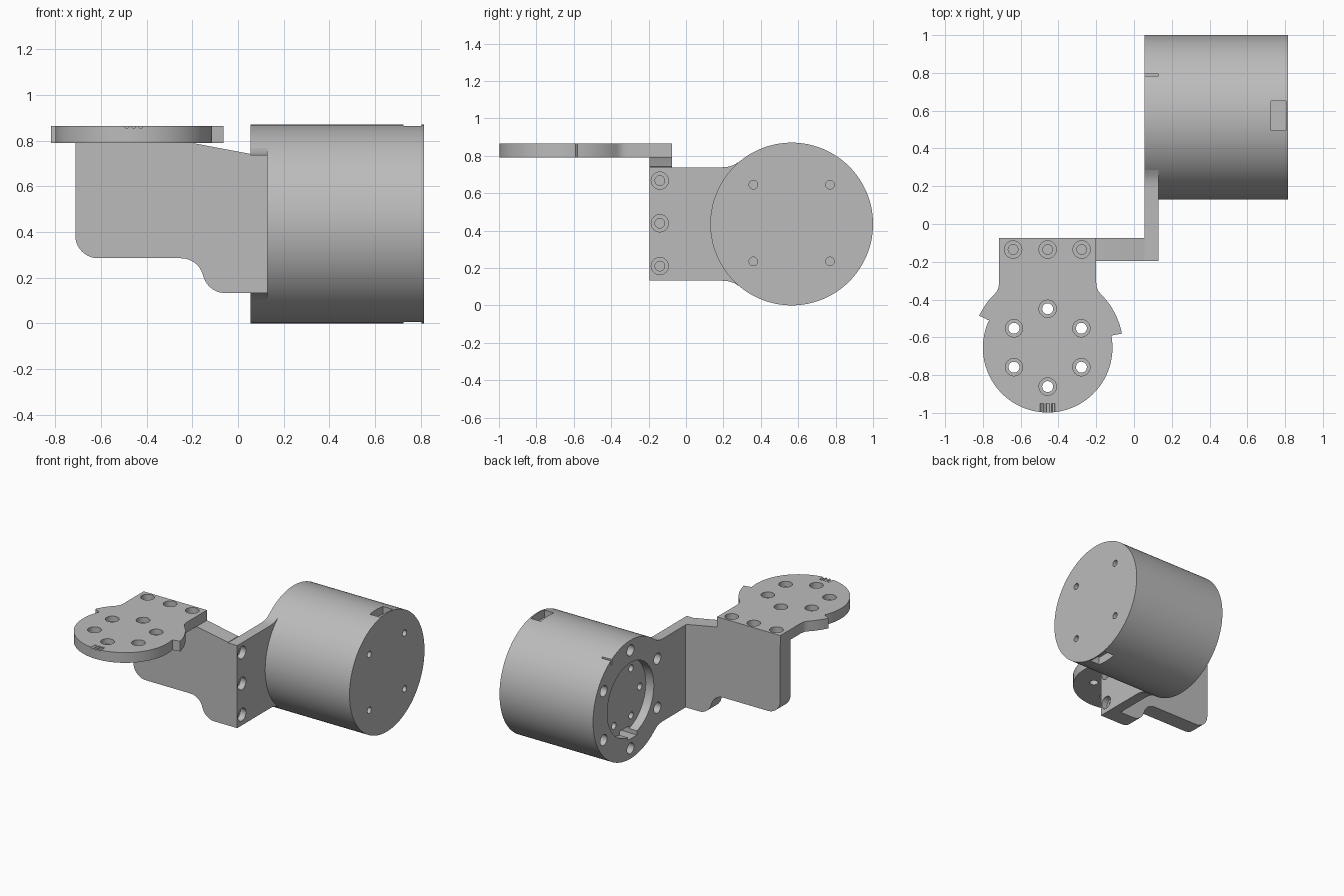
import bpy, bmesh
from math import sin, cos, radians

if "Cube" in bpy.data.objects:
    bpy.data.objects.remove(bpy.data.objects["Cube"], do_unlink=True)

grey = bpy.data.materials.new("plain grey")
grey.use_nodes = True
grey.diffuse_color = (0.5, 0.5, 0.5, 1)
grey.node_tree.nodes["Principled BSDF"].inputs["Base Color"].default_value = (0.5, 0.5, 0.5, 1)

PLACE = {"x": lambda u, v, d: (d, u, v),
         "y": lambda u, v, d: (u, d, v),
         "z": lambda u, v, d: (u, v, d)}


def arc(cu, cv, r, start, end, steps=10):
    angles = [radians(start + (end - start) * i / steps) for i in range(steps + 1)]
    return [(cu + r * cos(a), cv + r * sin(a)) for a in angles]


def circle(cu, cv, r, sides=32):
    return arc(cu, cv, r, 0, 360, sides)[:-1]


def rect(u0, u1, v0, v1):
    return [(u0, v0), (u1, v0), (u1, v1), (u0, v1)]


def prism(name, outline, axis, start, end):
    """Extrude a flat outline along an axis."""
    bm = bmesh.new()
    low, high = [[bm.verts.new(PLACE[axis](u, v, d)) for u, v in outline] for d in (start, end)]
    bm.faces.new(low)
    bm.faces.new(high)
    n = len(outline)
    for i in range(n):
        j = (i + 1) % n
        bm.faces.new((low[i], low[j], high[j], high[i]))
    bmesh.ops.recalc_face_normals(bm, faces=bm.faces)
    mesh = bpy.data.meshes.new(name)
    bm.to_mesh(mesh)
    bm.free()
    mesh.materials.append(grey)
    obj = bpy.data.objects.new(name, mesh)
    bpy.context.collection.objects.link(obj)
    return obj


def cut(obj, outline, axis, start, end):
    """Subtract an extruded outline from a part."""
    cutter = prism("cutter", outline, axis, start, end)
    cutter.hide_render = True
    mod = obj.modifiers.new("cut", "BOOLEAN")
    mod.operation, mod.solver, mod.object = "DIFFERENCE", "EXACT", cutter
    bpy.context.view_layer.objects.active = obj
    bpy.ops.object.modifier_apply(modifier=mod.name)
    bpy.data.objects.remove(cutter, do_unlink=True)


# Motor housing
CY, CZ, R = 0.565, 0.435, 0.435
FACE, BACK = 0.055, 0.815
housing = prism("motor_housing", circle(CY, CZ, R, 128), "x", FACE, BACK)

# Round recess, keyway and bolt circles in the mounting face
cut(housing, circle(CY, CZ, 0.27, 64), "x", FACE - 0.05, FACE + 0.065)
cut(housing, rect(CY - 0.075, CY + 0.03, CZ - 0.29, CZ - 0.24), "x", FACE - 0.05, FACE + 0.17)
for y, z in circle(CY, CZ, 0.2, 6):
    cut(housing, circle(y, z, 0.025, 20), "x", FACE, FACE + 0.15)
for y, z in arc(CY, CZ, 0.36, 30, 330, 5):
    cut(housing, circle(y, z, 0.04, 24), "x", FACE - 0.05, FACE + 0.075)

# Screw holes in the end cap
for y in (0.36, 0.77):
    for z in (0.235, 0.645):
        cut(housing, circle(y, z, 0.023, 24), "x", BACK - 0.1, BACK + 0.05)

# Cable pockets and index slit
for z0, z1 in ((2 * CZ - 0.06, 1), (-0.1, 0.06)):
    cut(housing, rect(0.725, 0.805, 0.495, 0.65), "z", z0, z1)
cut(housing, rect(FACE - 0.05, 0.13, 0.783, 0.793), "z", 0.77, 0.9)

# Side arm, flaring into the housing
flare = [(0.19, 0.303), (0.225, 0.306), (0.255, 0.315), (0.285, 0.333)]
arm_outline = ([(-0.195, CZ + 0.303)] + [(y, CZ + h) for y, h in flare]
               + arc(CY, CZ, R - 0.005, 130, 230, 16)
               + [(y, CZ - h) for y, h in reversed(flare)] + [(-0.195, CZ - 0.303)])
side_arm = prism("side_arm", arm_outline, "x", FACE, 0.13)

# Front bracket plate
plate_outline = ([(FACE, 0.742), (-0.2, 0.79), (-0.713, 0.79)]
                 + arc(-0.613, 0.385, 0.1, 180, 270)
                 + arc(-0.25, 0.185, 0.1, 90, 20)
                 + arc(-0.055, 0.232, 0.1, 200, 270) + [(FACE, 0.132)])
front_plate = prism("front_plate", plate_outline, "y", -0.195, -0.075)

# Top mounting disc with neck and two stop teeth
DX, DY, TOP = -0.457, -0.655, 0.865
disc_outline = ([(-0.2, -0.075), (-0.2, -0.31), (-0.197, -0.335), (-0.19, -0.353)]
                + arc(DX, DY, 0.4, 46, 10.8)
                + arc(DX, DY, 0.343, 10.8, -205, 72)
                + arc(DX, DY, 0.4, 155, 134)
                + [(-0.724, -0.353), (-0.717, -0.335), (-0.714, -0.31), (-0.714, -0.075)])
mount_disc = prism("mounting_disc", disc_outline, "z", 0.79, TOP)

# Counterbored through holes around the disc
for x, y in arc(DX, DY, 0.206, 30, 330, 5):
    cut(mount_disc, circle(x, y, 0.046), "z", TOP - 0.04, 1)
    cut(mount_disc, circle(x, y, 0.029), "z", 0.7, 1)

# Three index grooves at the front rim
for dx in (-0.03, 0, 0.03):
    cut(mount_disc, circle(DX + dx, TOP, 0.01, 12), "y", -1.05, -0.95)

# Joint screw holes: disc to plate, and arm to plate
for x in (-0.64, DX, -0.277):
    cut(mount_disc, circle(x, -0.135, 0.046), "z", TOP - 0.045, 1)
    cut(mount_disc, circle(x, -0.135, 0.026), "z", 0.7, 1)
    cut(front_plate, circle(x, -0.135, 0.026), "z", 0.62, 1)
for z in (0.667, 0.439, 0.21):
    cut(side_arm, circle(-0.14, z, 0.046), "x", 0.085, 0.3)
    cut(side_arm, circle(-0.14, z, 0.026), "x", 0, 0.3)
    cut(front_plate, circle(-0.14, z, 0.026), "x", -0.1, 0.3)

# Smooth curved walls while keeping crisp edges
bpy.ops.object.select_all(action="DESELECT")
for obj in (housing, side_arm, front_plate, mount_disc):
    obj.select_set(True)
bpy.context.view_layer.objects.active = housing
bpy.ops.object.shade_smooth_by_angle(angle=radians(30))
